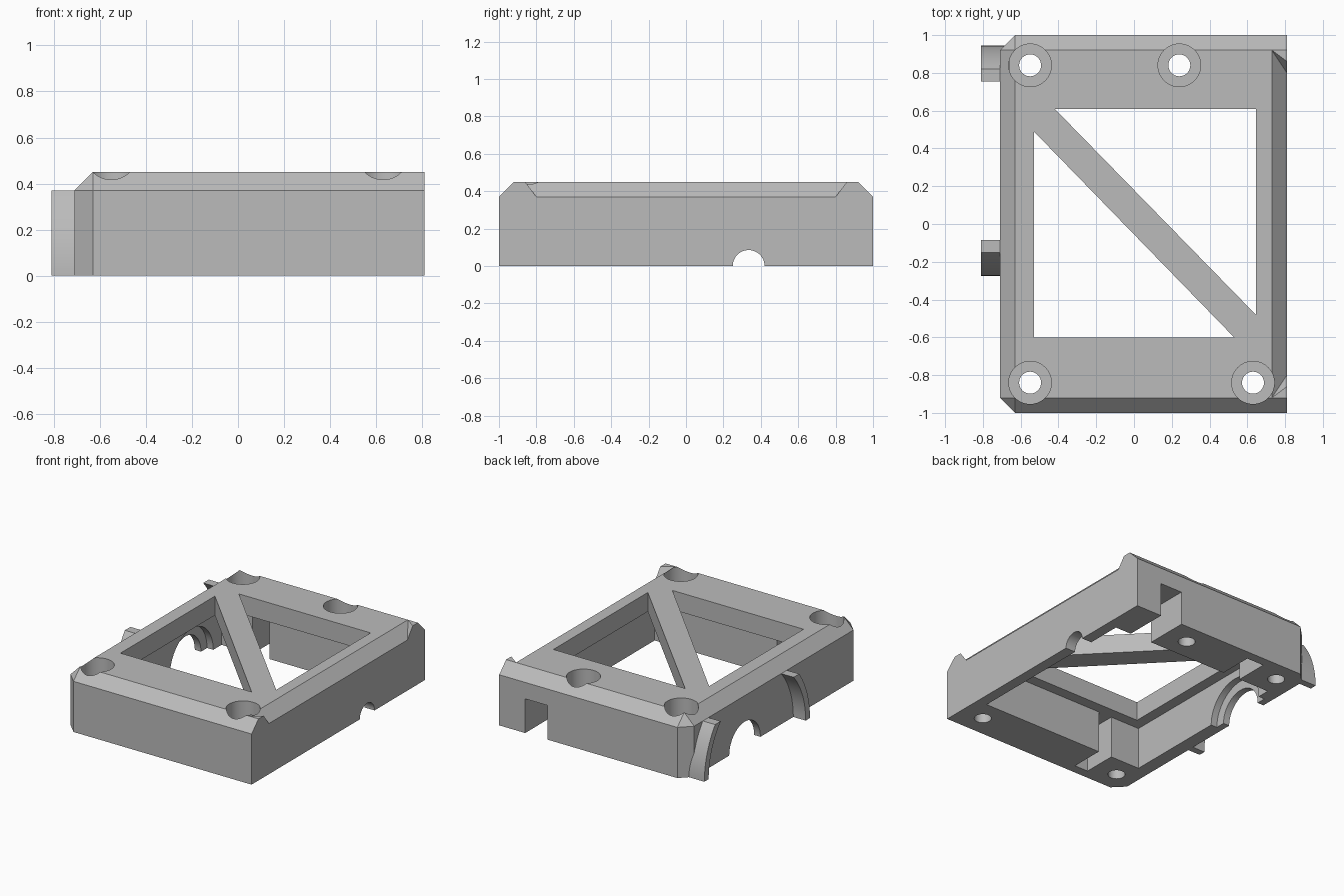
import bpy, bmesh
from math import asin, cos, sin
from mathutils import Vector

if "Cube" in bpy.data.objects:
    bpy.data.objects.remove(bpy.data.objects["Cube"])

grey = bpy.data.materials.new("plain grey")
grey.use_nodes = True
COLOUR = (0.5, 0.5, 0.5, 1)
grey.diffuse_color = COLOUR
grey.node_tree.nodes["Principled BSDF"].inputs["Base Color"].default_value = COLOUR


def finish(name, bm):
    bmesh.ops.recalc_face_normals(bm, faces=bm.faces)
    mesh = bpy.data.meshes.new(name)
    bm.to_mesh(mesh)
    bm.free()
    mesh.materials.append(grey)
    obj = bpy.data.objects.new(name, mesh)
    bpy.context.collection.objects.link(obj)
    return obj


def hull(name, points):
    bm = bmesh.new()
    for p in points:
        bm.verts.new(p)
    bmesh.ops.convex_hull(bm, input=bm.verts)
    bmesh.ops.dissolve_limit(bm, angle_limit=0.01, verts=bm.verts, edges=bm.edges)
    return finish(name, bm)


def prism(name, points, offset):
    """Extrude a flat polygon along an offset."""
    bm = bmesh.new()
    face = bm.faces.new([bm.verts.new(p) for p in points])
    moved = bmesh.ops.extrude_face_region(bm, geom=[face], use_keep_orig=True)["geom"]
    bmesh.ops.translate(bm, vec=offset, verts=[g for g in moved if isinstance(g, bmesh.types.BMVert)])
    return finish(name, bm)


def box(name, x0, x1, y0, y1, z0, z1):
    return prism(name, [(x0, y0, z0), (x1, y0, z0), (x1, y1, z0), (x0, y1, z0)], (0, 0, z1 - z0))


def cylinder(name, radius, start, end):
    start, end = Vector(start), Vector(end)
    axis = end - start
    bm = bmesh.new()
    bmesh.ops.create_cone(bm, cap_ends=True, segments=64, radius1=radius, radius2=radius, depth=axis.length)
    bm.transform(axis.to_track_quat("Z", "Y").to_matrix().to_4x4())
    bmesh.ops.translate(bm, vec=(start + end) / 2, verts=bm.verts)
    return finish(name, bm)


def cut(target, cutter):
    cutter.hide_render = True
    bpy.context.view_layer.objects.active = target
    mod = target.modifiers.new("cut", "BOOLEAN")
    mod.operation, mod.solver, mod.object = "DIFFERENCE", "EXACT", cutter
    bpy.ops.object.modifier_apply(modifier=mod.name)
    bpy.data.objects.remove(cutter)


# Body block, bevelled on three top sides and two upright corners
TOP, EAVE, ROOF = 0.45, 0.37, 0.31
LEFT, RIGHT, BEVEL = -0.71, 0.81, 0.08
corners = []
for s in (-1, 1):
    for z in (0, EAVE):
        corners += [(RIGHT, s, z), (LEFT + BEVEL, s, z), (LEFT, s * (1 - BEVEL), z)]
    corners += [(RIGHT, s * (1 - BEVEL), TOP), (LEFT + BEVEL, s * (1 - BEVEL), TOP)]
body = hull("frame_body", corners)

# Side bevel that stops short of the corners
a, b, c = Vector((RIGHT, 0.8, EAVE)), Vector((RIGHT, 0.86, TOP)), Vector((RIGHT - BEVEL, 0.92, TOP))
wedge = [a + (a - c) / 2, b + (b - (a + c) / 2), c + (c - a) / 2]
cut(body, hull("bevel_cutter", wedge + [Vector((p.x, -p.y, p.z)) for p in wedge]))

# Hollow underside, slots and back notch
for x0, x1, y0, y1, z1 in (
    (-0.61, 0.73, -0.68, 0.68, ROOF),
    (-0.37, -0.26, -0.93, -0.6, ROOF),
    (-0.36, -0.22, 0.6, 0.93, ROOF),
    (0.42, 0.60, 0.6, 1.1, 0.25),
):
    cut(body, box("hollow_cutter", x0, x1, y0, y1, -0.1, z1))

# Two triangular windows that leave a diagonal brace
for tri in (((-0.53, 0.49), (-0.53, -0.6), (0.53, -0.6)), ((-0.42, 0.61), (0.645, -0.48), (0.645, 0.61))):
    cut(body, prism("window_cutter", [(x, y, 0.25) for x, y in tri], (0, 0, 0.4)))

# Counterbored screw holes
for x, y in ((-0.55, -0.84), (0.63, -0.84), (-0.55, 0.84), (0.24, 0.84)):
    cut(body, cylinder("counterbore_cutter", 0.113, (x, y, 0.22), (x, y, 0.6)))
    cut(body, cylinder("screw_cutter", 0.058, (x, y, -0.1), (x, y, 0.6)))

# Stepped arch on one side, small cable arch on the other
ARCH_Y = 0.335
for radius, x0, x1 in ((0.18, -0.9, -0.5), (0.25, -0.66, -0.5), (0.085, 0.6, 0.9)):
    cut(body, cylinder("arch_cutter", radius, (x0, ARCH_Y, 0), (x1, ARCH_Y, 0)))

# Curved guide ribs, mirrored about the arch
parts = [body]
for side, name in ((1, "back_guide_rib"), (-1, "front_guide_rib")):
    profile = []
    for radius, steps in ((0.61, range(13)), (0.56, range(12, -1, -1))):
        for i in steps:
            t = asin(EAVE / radius) * i / 12
            profile.append((-0.81, ARCH_Y + side * radius * cos(t), radius * sin(t)))
    parts.append(prism(name, profile, (0.15 if side > 0 else 0.11, 0, 0)))

# Smooth only the round surfaces
bpy.ops.object.select_all(action="DESELECT")
for part in parts:
    part.select_set(True)
bpy.context.view_layer.objects.active = body
bpy.ops.object.shade_smooth_by_angle()
